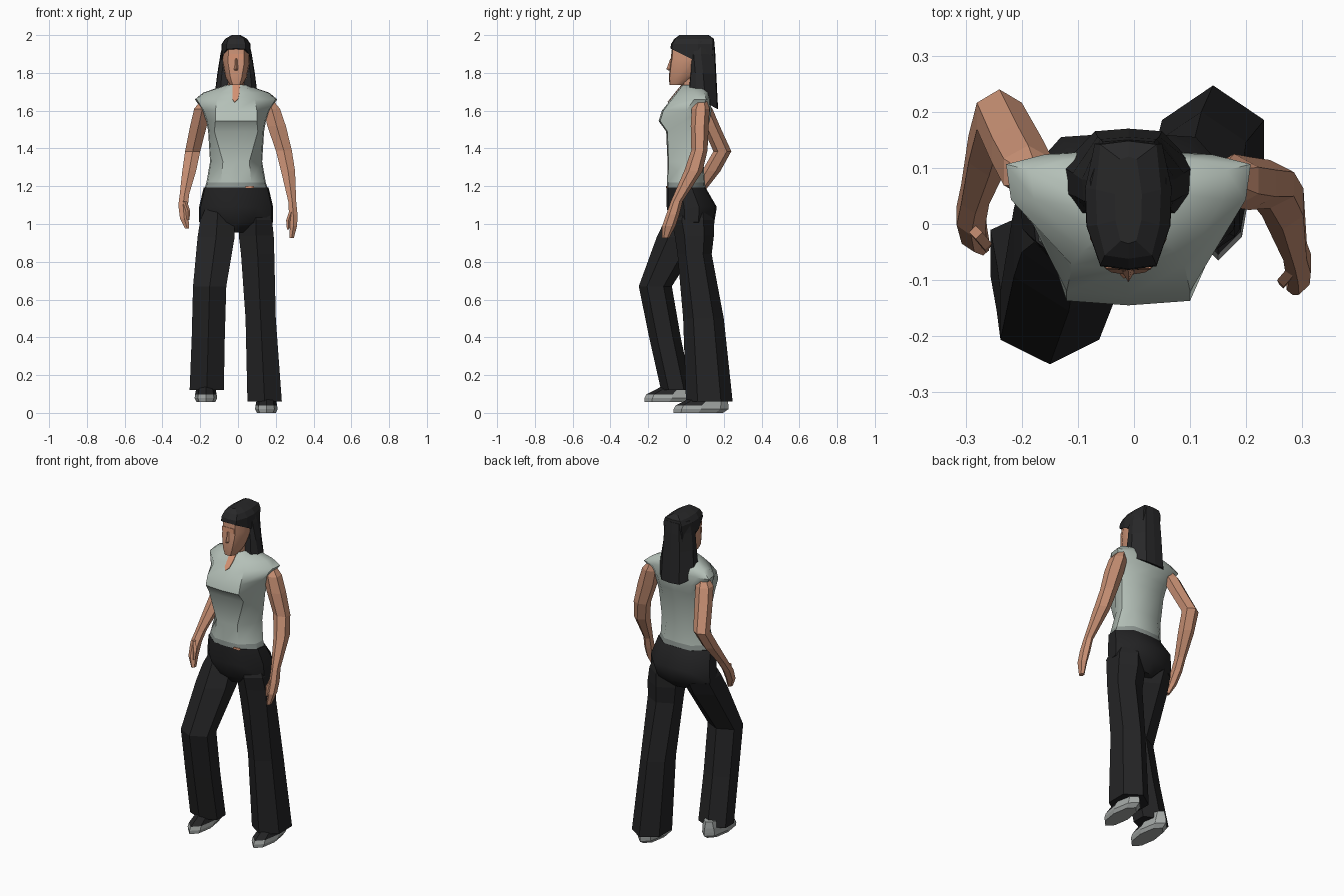
import bpy, bmesh, math


def material(name, rgb):
    m = bpy.data.materials.new(name)
    m.diffuse_color = (*rgb, 1)
    return m


SKIN = material("skin", (0.58, 0.28, 0.175))
WARM = material("warm skin", (0.66, 0.29, 0.17))
SHIRT = material("pale grey green", (0.46, 0.53, 0.48))
HEM = material("hem grey", (0.27, 0.31, 0.29))
BLACK = material("trouser black", (0.017, 0.017, 0.018))
HAIR = material("hair black", (0.021, 0.021, 0.022))
SHOE = material("shoe grey", (0.36, 0.38, 0.37))


def finish(name, bm, mats, rule=None, smooth=None):
    bmesh.ops.recalc_face_normals(bm, faces=bm.faces)
    if rule:
        for f in bm.faces:
            f.material_index = rule(f)
    me = bpy.data.meshes.new(name)
    bm.to_mesh(me)
    bm.free()
    for m in mats:
        me.materials.append(m)
    ob = bpy.data.objects.new(name, me)
    bpy.context.collection.objects.link(ob)
    if smooth:
        bpy.ops.object.select_all(action='DESELECT')
        ob.select_set(True)
        bpy.context.view_layer.objects.active = ob
        bpy.ops.object.shade_smooth_by_angle(angle=math.radians(smooth))
    return ob


def loft(name, rings, mats, rule=None, smooth=None):
    """Skin a list of point rings and cap both ends."""
    bm = bmesh.new()
    vs = [[bm.verts.new(p) for p in r] for r in rings]
    n = len(vs[0])
    for a, b in zip(vs, vs[1:]):
        for i in range(n):
            j = (i + 1) % n
            bm.faces.new((a[i], a[j], b[j], b[i]))
    bm.faces.new(vs[0])
    bm.faces.new(vs[-1])
    return finish(name, bm, mats, rule, smooth)


def body_ring(z, yf, xf, ys, xs, yb, xb, slope=0, cx=-0.01):
    """Mirrored ten-sided section: front, side and back points."""
    d = (yb - yf) * 0.15
    half = [(0, yf), (xf, yf + d * .2), (xs * .96, ys - d), (xs, ys + d), (xb, yb - d * .2), (0, yb)]
    pts = half + [(-x, y) for x, y in half[-2:0:-1]]
    return [(x + cx, y, z + slope * y) for x, y in pts]


def limb_ring(z, x0, x1, y0, y1, n=6):
    """Polygon section filling a box, with points at front and back."""
    k = 1 / math.cos(math.pi / 6) if n == 6 else 1
    cx, cy, rx, ry = (x0 + x1) / 2, (y0 + y1) / 2, (x1 - x0) / 2, (y1 - y0) / 2
    return [(cx + rx * k * math.sin(2 * math.pi * i / n),
             cy - ry * math.cos(2 * math.pi * i / n), z) for i in range(n)]


def limb(name, rows, mat, n=6, **kw):
    return loft(name, [limb_ring(*r, n=n) for r in rows], mat, **kw)


def plate(name, pts, mat):
    bm = bmesh.new()
    bm.faces.new([bm.verts.new(p) for p in pts])
    ob = finish(name, bm, [mat])
    mod = ob.modifiers.new("thickness", 'SOLIDIFY')
    mod.thickness = 0.004
    mod.offset = 0
    return ob


# sleeveless top with a darker hem band
loft("shirt", [body_ring(*r) for r in (
    (1.185, -.102, .08, .00, .168, .104, .09),
    (1.22, -.100, .08, .00, .157, .100, .09),
    (1.33, -.098, .07, .02, .138, .092, .08),
    (1.49, -.105, .115, .03, .148, .110, .09),
    (1.545, -.145, .110, .03, .158, .125, .10),
    (1.60, -.128, .11, .04, .178, .135, .11),
    (1.66, -.080, .10, .075, .218, .130, .15),
    (1.695, -.052, .08, .07, .175, .120, .11),
    (1.735, -.020, .045, .04, .058, .090, .045))],
    [SHIRT, HEM], rule=lambda f: int(f.calc_center_median().z < 1.215), smooth=40)

# neckline opening and a sliver of bare waist
plate("neckline", [(-.03, -.022, 1.737), (-.03, -.056, 1.695), (-.03, -.083, 1.66),
                   (-.018, -.096, 1.645), (.0, -.083, 1.66), (.008, -.056, 1.695),
                   (.01, -.022, 1.737)], WARM)
plate("bare_waist", [(.04, -.104, 1.19), (.085, -.098, 1.19), (.085, -.098, 1.202),
                     (.04, -.104, 1.202)], WARM)

# neck and head
limb("neck", [(1.66, -.06, .04, -.02, .09), (1.74, -.055, .035, -.025, .075),
              (1.82, -.055, .035, -.03, .08)], [SKIN], n=8)
loft("head", [body_ring(*r) for r in (
    (1.735, -.087, .018, -.05, .032, -.02, .02),
    (1.775, -.091, .030, -.03, .056, .06, .03),
    (1.85, -.084, .042, .00, .070, .10, .05),
    (1.875, -.079, .042, .00, .071, .10, .05),
    (1.945, -.074, .040, .01, .068, .11, .05))], [SKIN], smooth=40)
loft("nose", [[(-.01 + x, y, z) for x, y in ((-w, -.08), (0, yt), (w, -.08))]
              for z, w, yt in ((1.812, .013, -.092), (1.82, .014, -.104), (1.875, .006, -.083))], [SKIN])
# brow band
plate("brow", [(-.01 + x, y, z) for x, y, z in (
    (-.04, -.079, 1.872), (.04, -.079, 1.872), (.04, -.077, 1.90), (-.04, -.077, 1.90))], WARM)

# hair: cap with fringe, then long straight fall behind the face
loft("hair_cap", [body_ring(*r) for r in (
    (1.888, -.082, .05, .03, .078, .140, .06, -.5),
    (1.952, -.080, .05, .03, .077, .150, .06),
    (1.98, -.062, .042, .03, .058, .148, .05),
    (2.00, -.035, .014, .03, .024, .120, .015))], [HAIR])
loft("hair_fall", [body_ring(*r) for r in (
    (1.70, .012, .085, .08, .119, .170, .06, -.55),
    (1.80, .022, .075, .07, .099, .160, .055),
    (1.90, .025, .060, .06, .083, .155, .05),
    (1.965, .030, .050, .06, .068, .150, .045))], [HAIR])

# arms, each one bent differently
limb("right_arm", [
    (1.655, .145, .185, .055, .11), (1.61, .135, .222, .03, .125), (1.52, .155, .253, .025, .12),
    (1.39, .200, .285, .028, .114), (1.28, .228, .302, -.01, .088), (1.12, .266, .308, -.08, -.018),
    (1.05, .270, .315, -.105, -.035), (.99, .275, .313, -.126, -.055), (.925, .272, .295, -.127, -.09)], [SKIN])
limb("left_arm", [
    (1.65, -.20, -.155, .055, .11), (1.61, -.232, -.145, .045, .14), (1.52, -.253, -.165, .085, .178),
    (1.385, -.280, -.200, .145, .24), (1.28, -.295, -.222, .085, .182), (1.16, -.308, -.258, .018, .088),
    (1.10, -.316, -.265, -.02, .05), (1.03, -.307, -.262, -.05, .01), (.975, -.28, -.258, -.056, -.02)], [SKIN])
for name, s, cx, cy, z in (("right_thumb", 1, .264, -.10, .97), ("left_thumb", -1, -.262, -.035, 1.02)):
    limb(name, [(z + dz, cx + s * dx - r, cx + s * dx + r, cy + dy - r, cy + dy + r)
                for dz, dx, dy, r in ((.10, .02, .02, .012), (.05, .003, .0, .012),
                                      (0, .002, -.008, .007))], [SKIN], n=4)

# trousers: hips, then two flared legs
loft("trouser_hips", [body_ring(*r) for r in (
    (1.192, -.102, .08, .00, .172, .104, .09),
    (1.09, -.102, .11, .03, .196, .163, .12),
    (1.01, -.088, .08, .03, .196, .150, .10),
    (.955, -.040, .03, .03, .060, .100, .05))], [BLACK], smooth=40)
limb("left_trouser_leg", [
    (1.10, -.165, -.05, -.07, .12), (1.02, -.200, -.02, -.112, .135), (.93, -.214, -.018, -.155, .09),
    (.67, -.238, -.062, -.25, -.075), (.40, -.245, -.070, -.195, -.028),
    (.12, -.256, -.075, -.132, .03)], [BLACK])
limb("right_trouser_leg", [
    (1.10, .03, .145, -.05, .13), (1.02, .01, .18, -.08, .15), (.94, .004, .189, -.06, .148),
    (.84, .016, .192, -.045, .136),
    (.50, .04, .20, -.015, .20), (.06, .05, .232, 0, .247)], [BLACK])


# shoes: grey with dark lacing on the front and dark side patches
def shoe(name, cx, y, z):
    rows = ((0, .05, 0, .26), (.02, .06, 0, .29), (.04, .057, .01, .29),
            (.065, .052, .06, .285), (.10, .04, .12, .275))

    def dark(f):
        c = f.calc_center_median()
        lace = f.normal.y < -.2 and f.normal.z > .5
        return int(c.z > z + .04 and (lace or abs(f.normal.x) > .5 and c.y < y + .17))

    limb(name, [(z + dz, cx - w, cx + w, y + a, y + b) for dz, w, a, b in rows],
         [SHOE, BLACK], n=8, rule=dark)


shoe("right_shoe", .15, -.065, 0)
shoe("left_shoe", -.17, -.22, .058)
